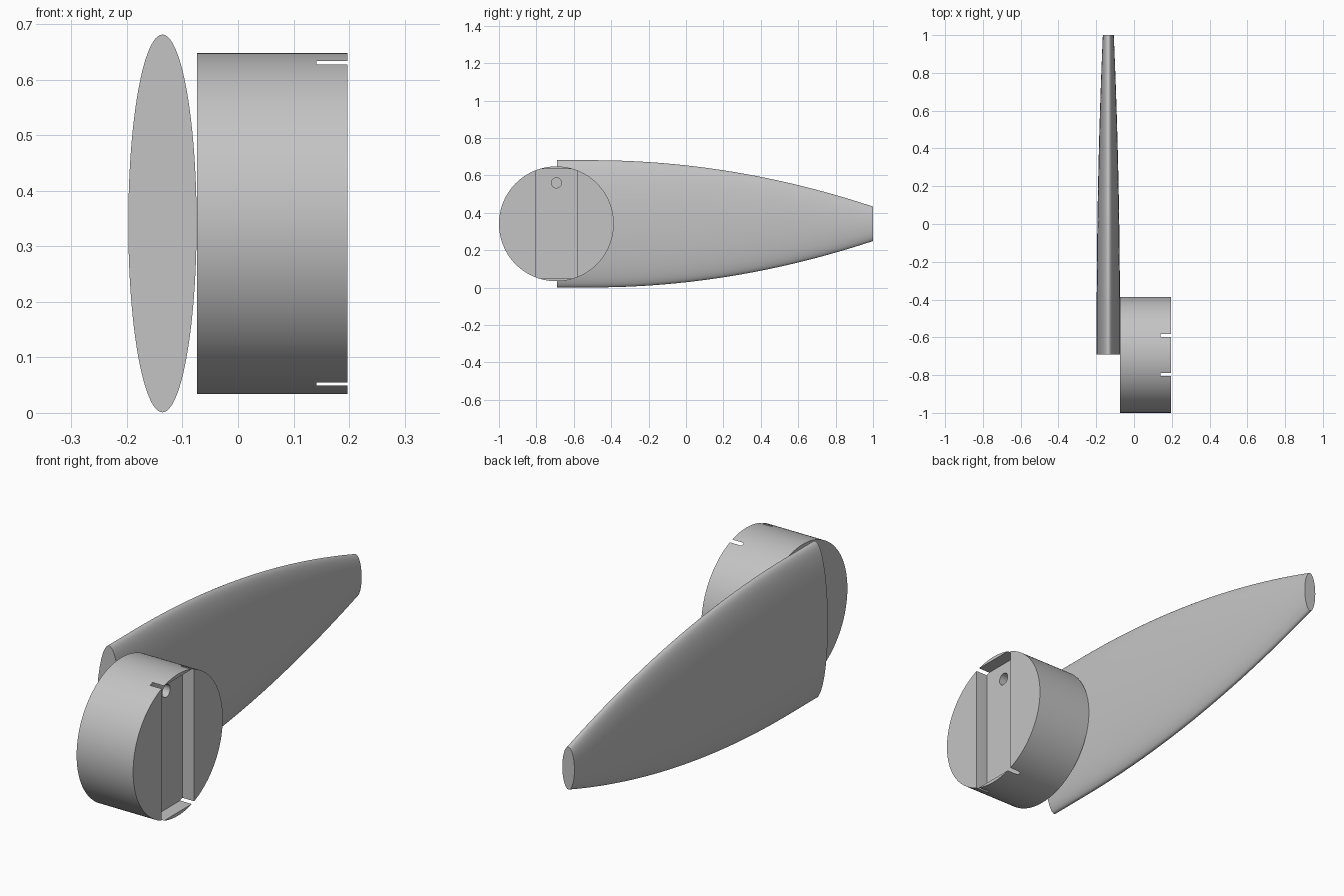
import bpy
import bmesh
from math import sin, cos, pi, radians
from mathutils import Matrix, Vector

cube = bpy.data.objects.get("Cube")
if cube:
    bpy.data.objects.remove(cube, do_unlink=True)

grey = bpy.data.materials.new("plain grey")
grey.use_nodes = True
GREY = (0.55, 0.55, 0.55, 1)
grey.diffuse_color = GREY
grey.node_tree.nodes["Principled BSDF"].inputs["Base Color"].default_value = GREY

HUB_Y, MID_Z = -0.693, 0.341


def make_object(name, bm):
    bmesh.ops.recalc_face_normals(bm, faces=bm.faces)
    mesh = bpy.data.meshes.new(name)
    bm.to_mesh(mesh)
    bm.free()
    mesh.materials.append(grey)
    obj = bpy.data.objects.new(name, mesh)
    bpy.context.collection.objects.link(obj)
    return obj


def cylinder_x(name, x0, x1, y, z, radius, sides):
    """Capped cylinder lying along x."""
    bm = bmesh.new()
    place = Matrix.Translation(((x0 + x1) / 2, y, z)) @ Matrix.Rotation(pi / 2, 4, "Y")
    bmesh.ops.create_cone(bm, cap_ends=True, segments=sides, radius1=radius,
                          radius2=radius, depth=x1 - x0, matrix=place)
    return make_object(name, bm)


def box(name, centre, size):
    bm = bmesh.new()
    place = Matrix.Translation(centre) @ Matrix.Diagonal(Vector(size).to_4d())
    bmesh.ops.create_cube(bm, size=1, matrix=place)
    return make_object(name, bm)


def cut(target, cutter):
    """Subtract the cutter, bake the result and drop the cutter."""
    mod = target.modifiers.new("cut", "BOOLEAN")
    mod.operation = "DIFFERENCE"
    mod.solver = "EXACT"
    mod.object = cutter
    bpy.context.view_layer.update()
    graph = bpy.context.evaluated_depsgraph_get()
    baked = bpy.data.meshes.new_from_object(target.evaluated_get(graph))
    target.modifiers.clear()
    target.data = baked
    bpy.data.objects.remove(cutter, do_unlink=True)


def smooth(obj):
    bpy.ops.object.select_all(action="DESELECT")
    obj.select_set(True)
    bpy.context.view_layer.objects.active = obj
    bpy.ops.object.shade_smooth_by_angle(angle=radians(30))


# Round hub with a rectangular recess and a blind screw hole
hub = cylinder_x("hub", -0.074, 0.197, HUB_Y, MID_Z, 0.307, 128)
cut(hub, box("recess_cutter", (0.191, HUB_Y, MID_Z), (0.1, 0.222, 0.584)))
cut(hub, cylinder_x("hole_cutter", 0.04, 0.16, HUB_Y, 0.56, 0.027, 32))
smooth(hub)

# Tapering arm: elliptical rings that shrink along a parabola towards the tip
bm = bmesh.new()
SIDES, STEPS = 96, 32
START, SHOULDER, TIP = -0.69, -0.5, 1.0
rings = []
for i in range(STEPS + 1):
    y = START + (TIP - START) * i / STEPS
    taper = (max(0, y - SHOULDER) / (TIP - SHOULDER)) ** 2
    half_x = 0.0615 - 0.0325 * taper
    half_z = 0.34 - 0.248 * taper
    angles = [2 * pi * k / SIDES for k in range(SIDES)]
    rings.append([bm.verts.new((-0.136 + half_x * cos(a), y, MID_Z + half_z * sin(a)))
                  for a in angles])
for a, b in zip(rings, rings[1:]):
    for k in range(SIDES):
        n = (k + 1) % SIDES
        bm.faces.new((a[k], a[n], b[n], b[k]))
bm.faces.new(rings[0])
bm.faces.new(rings[-1])
smooth(make_object("arm", bm))
